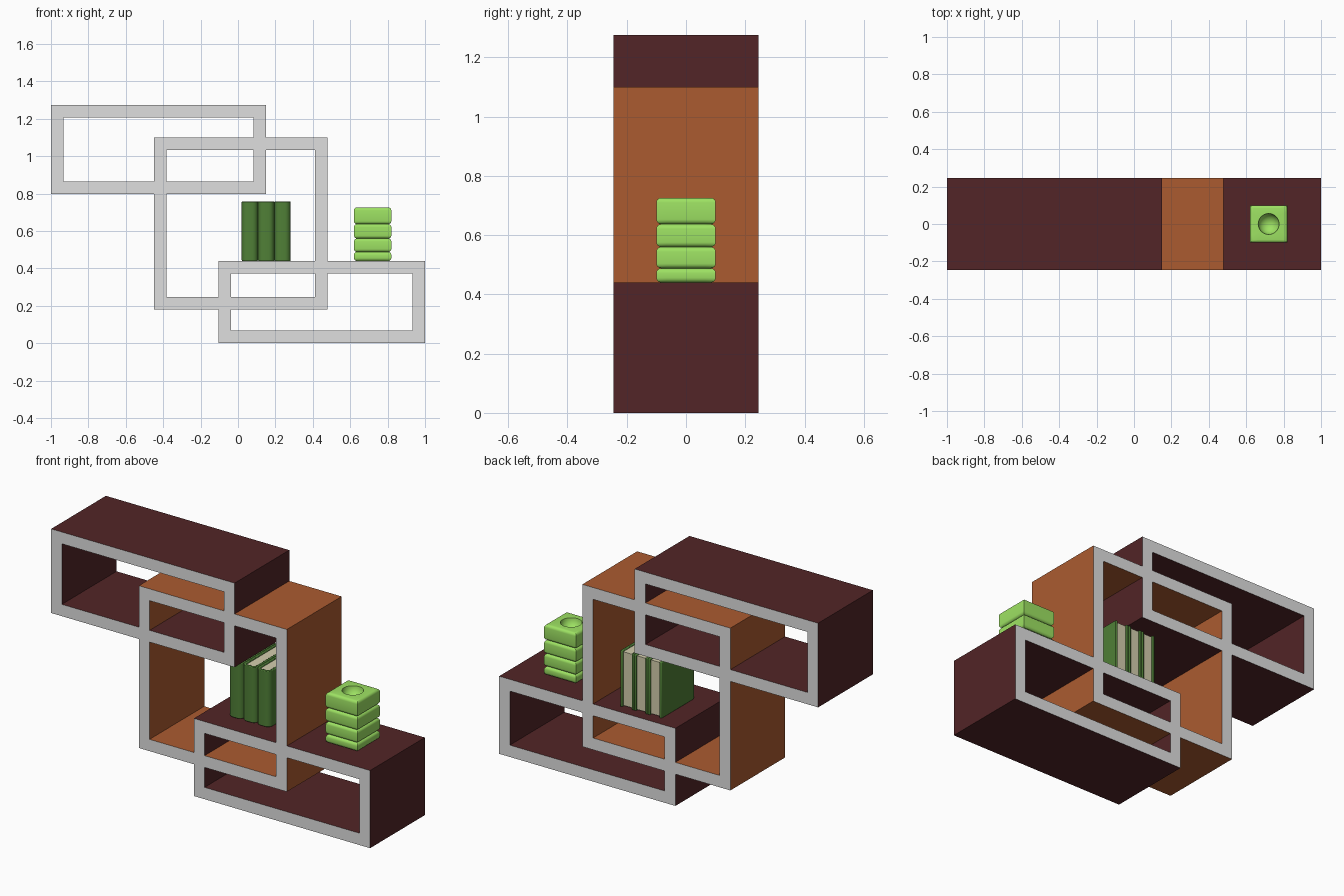
import bpy, bmesh, math
from mathutils import Vector

if "Cube" in bpy.data.objects:
    bpy.data.objects.remove(bpy.data.objects["Cube"])


def material(name, color):
    m = bpy.data.materials.new(name)
    m.use_nodes = True
    m.diffuse_color = (*color, 1)
    m.node_tree.nodes["Principled BSDF"].inputs["Base Color"].default_value = (*color, 1)
    return m


EDGE = material("pale grey edge", (0.74, 0.74, 0.74))
MAROON = material("dark maroon", (0.084, 0.018, 0.02))
ORANGE = material("orange wood", (0.41, 0.105, 0.03))
LIME = material("lime green", (0.34, 0.76, 0.125))
COVER = material("dark green cover", (0.08, 0.215, 0.038))
PAGES = material("cream pages", (0.66, 0.62, 0.42))

DEPTH = 0.245
WALL = 0.067
SHELF_TOP = 0.44


def finish(bm, name, mats):
    bmesh.ops.recalc_face_normals(bm, faces=bm.faces[:])
    mesh = bpy.data.meshes.new(name)
    bm.to_mesh(mesh)
    bm.free()
    for m in mats:
        mesh.materials.append(m)
    ob = bpy.data.objects.new(name, mesh)
    bpy.context.collection.objects.link(ob)
    return ob


def smooth(ob, angle):
    bpy.ops.object.select_all(action='DESELECT')
    ob.select_set(True)
    bpy.context.view_layer.objects.active = ob
    bpy.ops.object.shade_smooth_by_angle(angle=math.radians(angle))


def loft(bm, rings, closed=False):
    """Join matching rings of vertices with quads."""
    pairs = list(zip(rings, rings[1:]))
    if closed:
        pairs.append((rings[-1], rings[0]))
    for a, b in pairs:
        n = len(a)
        for i in range(n):
            j = (i + 1) % n
            bm.faces.new((a[i], a[j], b[j], b[i]))


# Open rectangular shelf boxes, grey on the front and back rims
def shelf_box(name, x0, x1, z0, z1, mat):
    bm = bmesh.new()

    def ring(inset, y):
        a, b, c, d = x0 + inset, x1 - inset, z0 + inset, z1 - inset
        return [bm.verts.new((x, y, z)) for x, z in ((a, c), (b, c), (b, d), (a, d))]

    loft(bm, [ring(0, -DEPTH), ring(0, DEPTH), ring(WALL, DEPTH), ring(WALL, -DEPTH)], True)
    bm.normal_update()
    for f in bm.faces:
        f.material_index = 1 if abs(f.normal.y) > 0.5 else 0
    return finish(bm, name, [mat, EDGE])


shelf_box("upper_shelf_box", -1, 0.15, 0.798, 1.275, MAROON)
shelf_box("middle_shelf_box", -0.45, 0.478, 0.18, 1.1, ORANGE)
shelf_box("lower_shelf_box", -0.105, 1, 0, SHELF_TOP, MAROON)


# Books: a rounded U-shaped cover wrapped round a block of pages
def u_half(half, front, back, radius):
    pts = [(half, back)]
    for i in range(6):
        a = math.pi / 2 * i / 5
        pts.append((half - radius + radius * math.cos(a), front + radius - radius * math.sin(a)))
    return pts


def u_path(*args):
    right = u_half(*args)
    return right + [(-x, y) for x, y in reversed(right)]


def book(index, cx):
    half, front, back, height, board = 0.0435, -0.12, 0.19, 0.318, 0.015
    outline = u_path(half, front, back, 0.03)
    outline += reversed(u_path(half - board, front + board, back, 0.015))
    bm = bmesh.new()
    low, high = ([bm.verts.new((cx + x, y, z)) for x, y in outline]
                 for z in (SHELF_TOP, SHELF_TOP + height))
    loft(bm, [low, high])
    bm.faces.new(low)
    bm.faces.new(high)
    cover = finish(bm, f"book_cover_{index}", [COVER])
    bevel = cover.modifiers.new("soft edges", 'BEVEL')
    bevel.width = 0.004
    bevel.segments = 2
    bevel.limit_method = 'ANGLE'
    bevel.angle_limit = math.radians(50)
    smooth(cover, 40)

    bm = bmesh.new()
    bmesh.ops.create_cube(bm, size=1)
    size = Vector((2 * (half - board), back - front - board - 0.008, height - 0.014))
    bmesh.ops.scale(bm, vec=size, verts=bm.verts)
    mid = Vector((cx, (back + front + board - 0.008) / 2, SHELF_TOP + height / 2))
    bmesh.ops.translate(bm, vec=mid, verts=bm.verts)
    finish(bm, f"book_pages_{index}", [PAGES])


for k in range(3):
    book(k + 1, 0.0635 + 0.087 * k)


# Square ornament: stacked soft tiers with a round bowl sunk in the top
def ornament(cx, half, bowl):
    bm = bmesh.new()
    count = 32

    def ring(r, z, square):
        verts = []
        for i in range(count):
            a = math.tau * i / count
            c, s = math.cos(a), math.sin(a)
            k = r / max(abs(c), abs(s)) if square else r
            verts.append(bm.verts.new((cx + k * c, k * s, z)))
        return verts

    rings = []
    levels = (SHELF_TOP, 0.488, 0.56, 0.637, 0.726)
    soft = 0.016
    for z0, z1 in zip(levels, levels[1:]):
        first = 0 if z0 == SHELF_TOP else 1
        arc = [math.pi / 2 * i / 4 for i in range(5)]
        for a in arc[first:]:
            rings.append(ring(half - soft * (1 - math.sin(a)), z0 + soft * (1 - math.cos(a)), True))
        for a in reversed(arc):
            rings.append(ring(half - soft * (1 - math.sin(a)), z1 - soft * (1 - math.cos(a)), True))
    for i in range(7):
        a = math.pi / 2 * i / 7
        rings.append(ring(bowl * math.cos(a), levels[-1] - bowl * math.sin(a), False))
    loft(bm, rings)
    bm.faces.new(rings[0])
    tip = bm.verts.new((cx, 0, levels[-1] - bowl))
    for i in range(count):
        bm.faces.new((rings[-1][i], rings[-1][(i + 1) % count], tip))
    smooth(finish(bm, "tiered_ornament", [LIME]), 40)


ornament(0.72, 0.1, 0.056)
